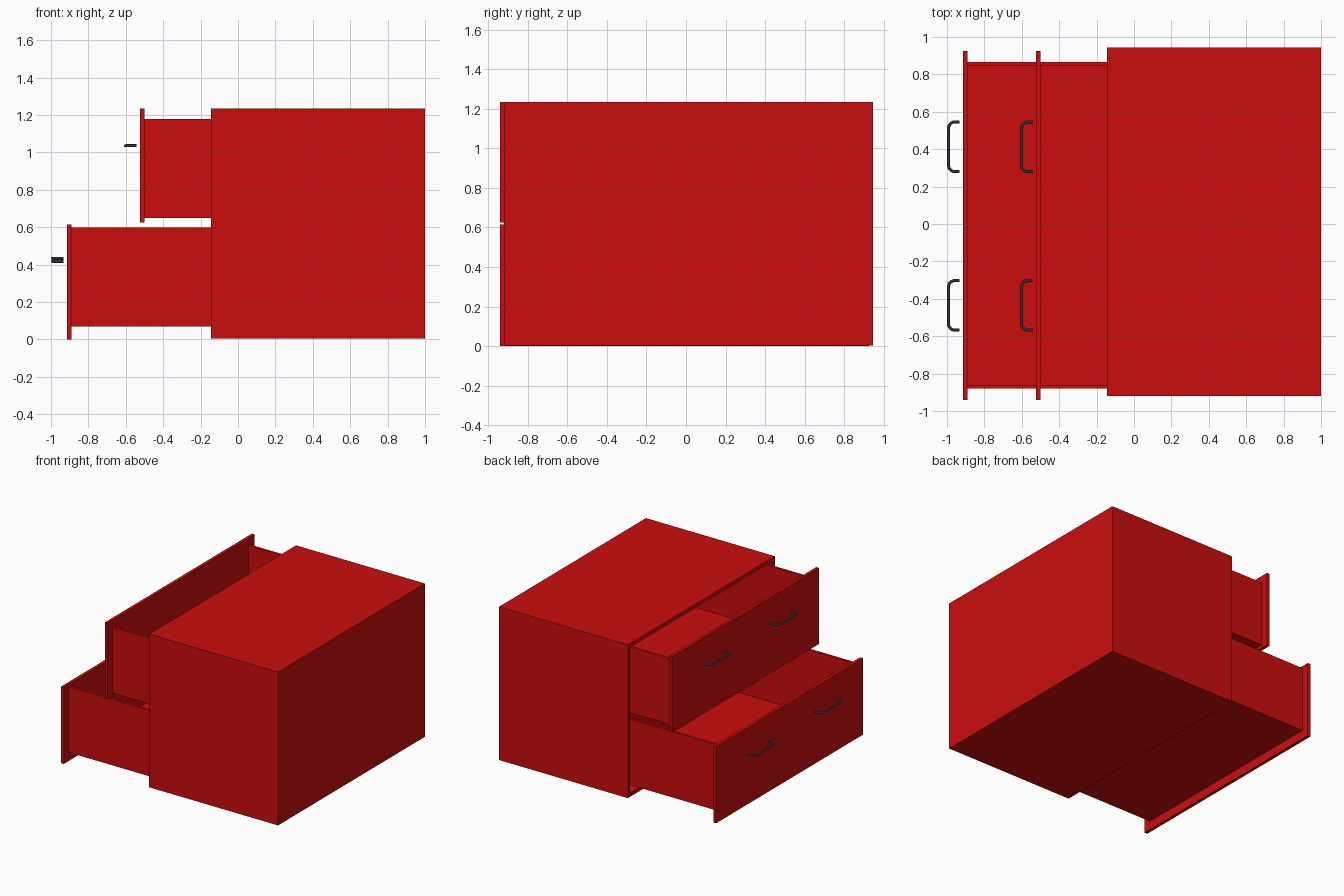
import bpy, bmesh
from mathutils import Vector

cube = bpy.data.objects.get("Cube")
if cube:
    bpy.data.objects.remove(cube, do_unlink=True)


def material(name, rgb):
    mat = bpy.data.materials.new(name)
    mat.use_nodes = True
    mat.diffuse_color = (*rgb, 1)
    mat.node_tree.nodes["Principled BSDF"].inputs["Base Color"].default_value = (*rgb, 1)
    return mat


red = material("red paint", (0.6, 0.004, 0.004))
dark = material("dark metal", (0.03, 0.035, 0.038))


def panels(name, boxes, mat):
    """One object made of box panels, each given by its low and high corner."""
    bm = bmesh.new()
    for low, high in boxes:
        low, high = Vector(low), Vector(high)
        verts = bmesh.ops.create_cube(bm, size=1)["verts"]
        for v in verts:
            v.co = (low + high) / 2 + v.co * (high - low)
    mesh = bpy.data.meshes.new(name)
    bm.to_mesh(mesh)
    bm.free()
    mesh.materials.append(mat)
    obj = bpy.data.objects.new(name, mesh)
    bpy.context.collection.objects.link(obj)
    return obj


def tray(x0, x1, y0, y1, z0, z1, t):
    """Floor, two sides and a back wall, open at the top."""
    return [
        ((x0, y0, z0), (x1, y1, z0 + t)),
        ((x0, y0, z0 + t), (x1, y0 + t, z1)),
        ((x0, y1 - t, z0 + t), (x1, y1, z1)),
        ((x1 - t, y0 + t, z0 + t), (x1, y1 - t, z1)),
    ]


def handle(name, x, y, z):
    """Bent rod with rounded corners, bulging towards -x."""
    reach, half, r = 0.058, 0.133, 0.035
    curve = bpy.data.curves.new(name, "CURVE")
    curve.dimensions = "3D"
    curve.bevel_depth = 0.008
    curve.bevel_resolution = 2
    curve.resolution_u = 6
    curve.use_fill_caps = True
    spline = curve.splines.new("BEZIER")
    pts = [(reach, -half), (r, -half), (0, r - half),
           (0, half - r), (r, half), (reach, half)]
    spline.bezier_points.add(len(pts) - 1)
    for p, (px, py) in zip(spline.bezier_points, pts):
        p.co = (px, py, 0)
        p.handle_left_type = p.handle_right_type = "FREE"
        p.handle_left = p.handle_right = p.co
    # round the two corners
    k = r * 0.55
    b = spline.bezier_points
    b[1].handle_right = (r - k, -half, 0)
    b[2].handle_left = (0, r - half - k, 0)
    b[3].handle_right = (0, half - r + k, 0)
    b[4].handle_left = (r - k, half, 0)
    curve.materials.append(dark)
    obj = bpy.data.objects.new(name, curve)
    obj.location = (x, y, z)
    bpy.context.collection.objects.link(obj)


# Cabinet shell, open towards -x
X0, X1, Y0, Y1, Z0, Z1, T = -0.145, 1.0, -0.92, 0.945, 0.004, 1.235, 0.03
panels("cabinet", tray(X0, X1, Y0, Y1, Z0, Z1 - T, T)
       + [((X0, Y0, Z1 - T), (X1, Y1, Z1))], red)

# Drawers: name, front panel x, panel z range, box z range, handle heights
drawers = [
    ("lower", -0.915, (0.0, 0.615), (0.07, 0.598), (0.418, 0.434)),
    ("upper", -0.525, (0.625, 1.235), (0.65, 1.178), (1.036, 1.036)),
]
for name, x, (fz0, fz1), (bz0, bz1), heights in drawers:
    panels(name + "_drawer_front",
           [((x, -0.94, fz0), (x + 0.025, 0.925, fz1))], red)
    panels(name + "_drawer_box",
           tray(x + 0.025, x + 1.1, -0.88, 0.865, bz0, bz1, 0.02), red)
    for side, y, z in zip(("left", "right"), (0.413, -0.435), heights):
        handle(f"{name}_{side}_handle", x - 0.077, y, z)
